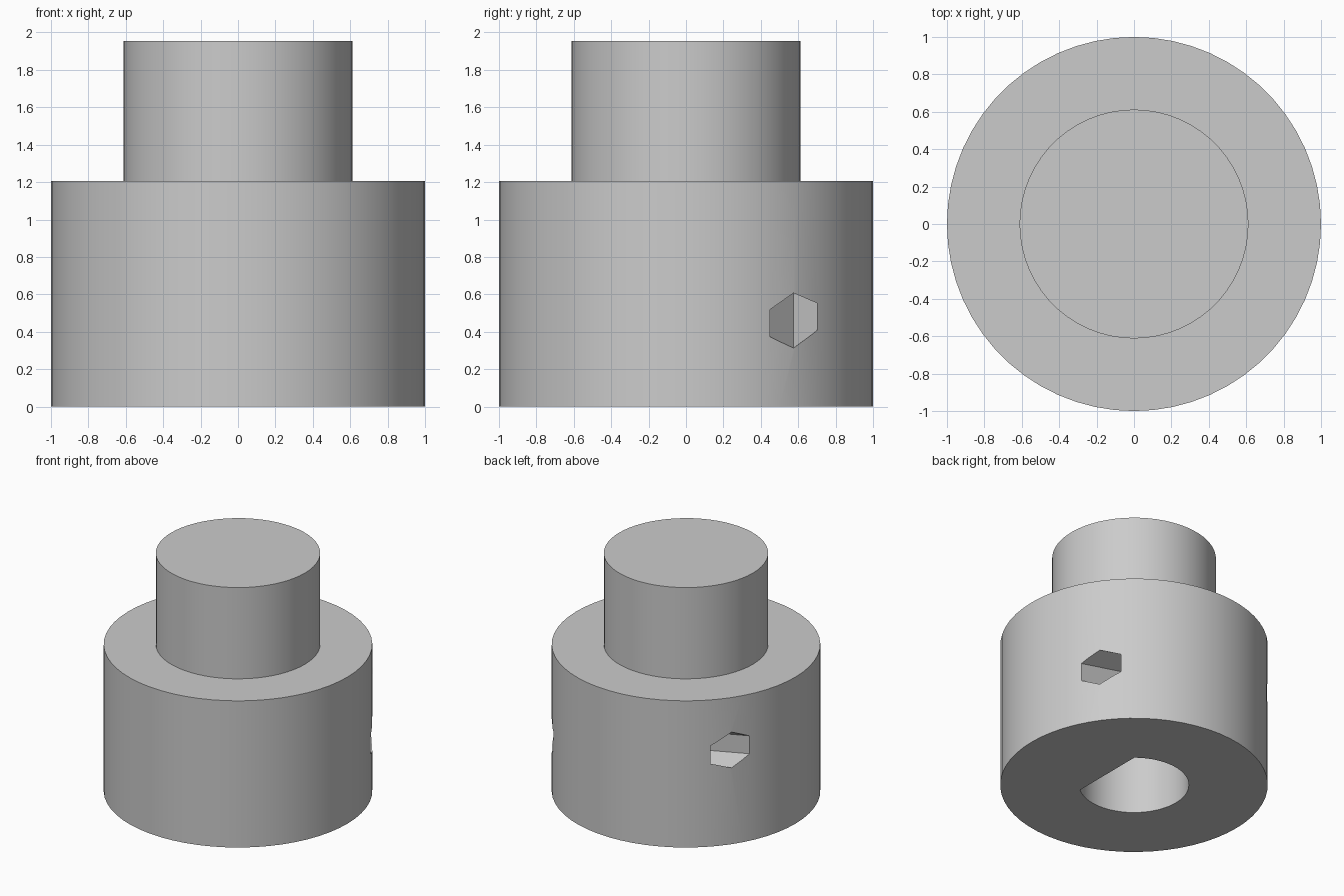
import bpy, bmesh, math
from mathutils import Matrix, Vector

if "Cube" in bpy.data.objects:
    bpy.data.objects.remove(bpy.data.objects["Cube"])

grey = bpy.data.materials.new("plain grey")
grey.diffuse_color = (0.6, 0.6, 0.6, 1)
grey.use_nodes = True
grey.node_tree.nodes["Principled BSDF"].inputs["Base Color"].default_value = grey.diffuse_color


def to_object(name, bm):
    bmesh.ops.recalc_face_normals(bm, faces=bm.faces)
    mesh = bpy.data.meshes.new(name)
    bm.to_mesh(mesh)
    bm.free()
    mesh.materials.append(grey)
    obj = bpy.data.objects.new(name, mesh)
    bpy.context.collection.objects.link(obj)
    return obj


def ring(bm, radius, z, count):
    return [bm.verts.new((radius * math.cos(2 * math.pi * i / count),
                          radius * math.sin(2 * math.pi * i / count), z))
            for i in range(count)]


def turned(name, profile, count):
    """Closed solid of stacked (radius, z) rings with end caps."""
    bm = bmesh.new()
    rings = [ring(bm, r, z, count) for r, z in profile]
    for a, b in zip(rings, rings[1:]):
        for i in range(count):
            j = (i + 1) % count
            bm.faces.new((a[i], a[j], b[j], b[i]))
    bm.faces.new(rings[0][::-1])
    bm.faces.new(rings[-1])
    return to_object(name, bm)


def prism(name, outline, z0, z1):
    """Extrude a 2D outline from z0 to z1."""
    bm = bmesh.new()
    low = [bm.verts.new((x, y, z0)) for x, y in outline]
    face = bm.faces.new(low)
    ext = bmesh.ops.extrude_face_region(bm, geom=[face])
    top = [v for v in ext["geom"] if isinstance(v, bmesh.types.BMVert)]
    bmesh.ops.translate(bm, vec=(0, 0, z1 - z0), verts=top)
    return to_object(name, bm)


# Stepped body: wide base with narrower boss
body = turned("stepped_hub", [(1, 0), (1, 1.205), (0.612, 1.205), (0.612, 1.955)], 60)

# D-shaped blind bore from below, flat on the +x side
R, flat = 0.41, 0.262
half = math.acos(flat / R)
steps = 40
d_outline = []
for i in range(steps + 1):
    a = half + (2 * math.pi - 2 * half) * i / steps
    d_outline.append((R * math.cos(a), R * math.sin(a)))
bore = prism("bore_cutter", d_outline, -0.2, 1.2)

# Hexagonal cross hole, rising towards -x behind the bore
hex_outline = [(0.1445 * math.cos(math.pi / 3 * i), 0.1445 * math.sin(math.pi / 3 * i))
               for i in range(6)]
cross = prism("cross_hole_cutter", hex_outline, -1.5, 1.5)
axis = Vector((-1, 0, 0.192)).normalized()
side = Vector((0, 1, 0))
up = axis.cross(side)
rot = Matrix((up, side, axis)).transposed()   # hexagon corner points up
if rot.determinant() < 0:
    rot = Matrix((-up, side, axis)).transposed()
cross.data.transform(Matrix.Translation((0, 0.575, 0.617)) @ rot.to_4x4())

# Cut the holes and bake the result
for cutter in (bore, cross):
    cutter.hide_render = True
    mod = body.modifiers.new(cutter.name, "BOOLEAN")
    mod.operation = "DIFFERENCE"
    mod.solver = "EXACT"
    mod.object = cutter
bpy.context.view_layer.update()
deps = bpy.context.evaluated_depsgraph_get()
result = bpy.data.meshes.new_from_object(body.evaluated_get(deps))
body.modifiers.clear()
body.data = result
for cutter in (bore, cross):
    bpy.data.objects.remove(cutter)

bpy.context.view_layer.objects.active = body
body.select_set(True)
bpy.ops.object.shade_smooth_by_angle(angle=math.radians(30))
